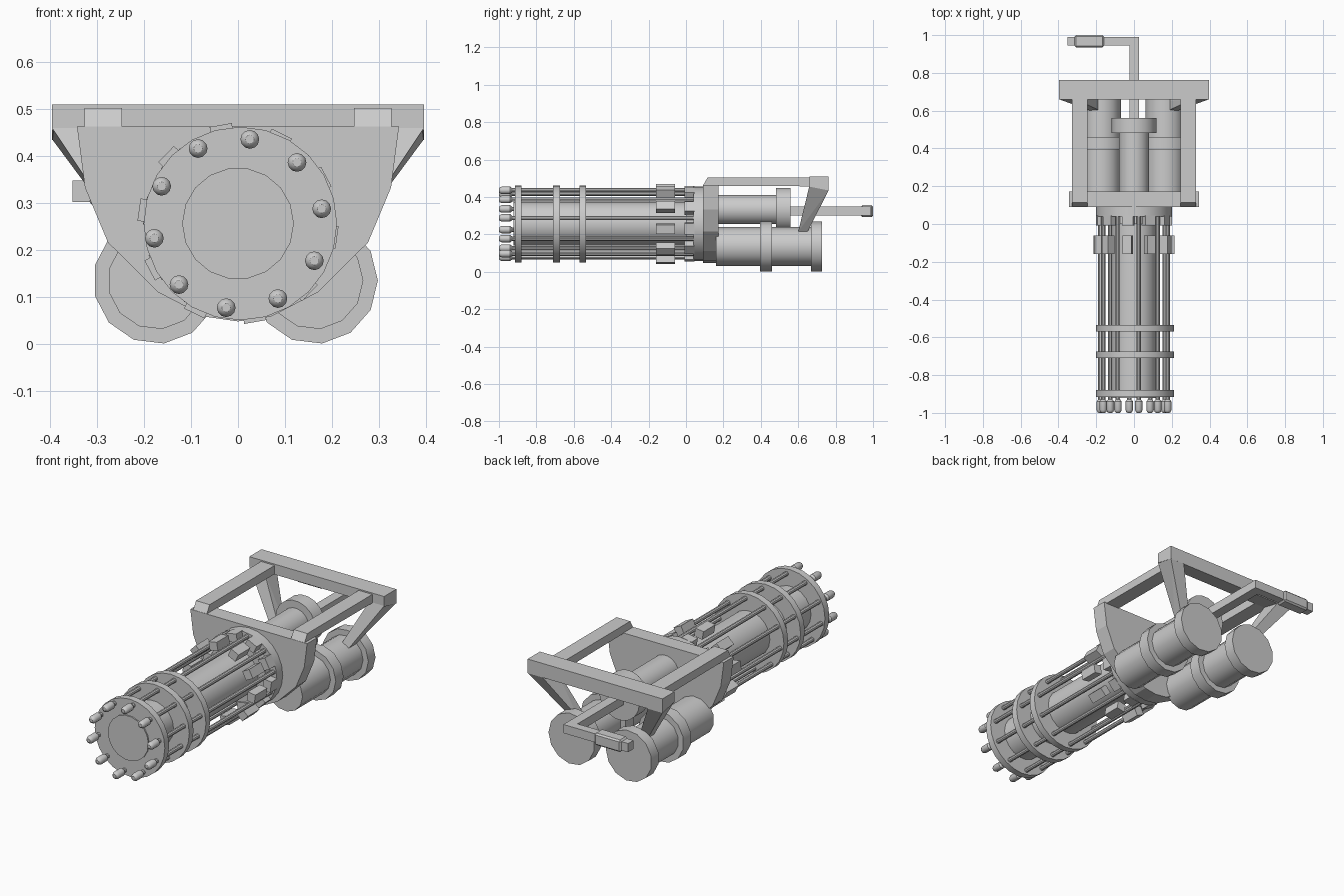
import bpy, bmesh, math
from mathutils import Matrix, Vector

if "Cube" in bpy.data.objects:
    bpy.data.objects.remove(bpy.data.objects["Cube"])

AXIS_Z = 0.2565   # height of the barrel cluster axis
COUNT = 10        # barrels around the cluster


def finish(name, bm, smooth=False):
    bmesh.ops.recalc_face_normals(bm, faces=bm.faces)
    mesh = bpy.data.meshes.new(name)
    bm.to_mesh(mesh)
    bm.free()
    ob = bpy.data.objects.new(name, mesh)
    bpy.context.collection.objects.link(ob)
    if smooth:
        bpy.ops.object.select_all(action='DESELECT')
        ob.select_set(True)
        bpy.context.view_layer.objects.active = ob
        bpy.ops.object.shade_smooth_by_angle(angle=math.radians(32))
    return ob


def lathe(name, profile, x, z, sides):
    """Closed solid turned about a y-directed axis; profile is (y, radius)."""
    bm = bmesh.new()
    rings = []
    for y, r in profile:
        rings.append([bm.verts.new((x + r * math.cos(math.tau * i / sides), y,
                                    z + r * math.sin(math.tau * i / sides)))
                      for i in range(sides)])
    for a, b in zip(rings, rings[1:]):
        for i in range(sides):
            j = (i + 1) % sides
            bm.faces.new((a[i], a[j], b[j], b[i]))
    bm.faces.new(rings[0])
    bm.faces.new(rings[-1])
    return finish(name, bm, True)


def prism(name, points, offset):
    """Extrude a flat polygon of 3D points along offset."""
    bm = bmesh.new()
    face = bm.faces.new([bm.verts.new(p) for p in points])
    out = bmesh.ops.extrude_face_region(bm, geom=[face])
    verts = [g for g in out['geom'] if isinstance(g, bmesh.types.BMVert)]
    bmesh.ops.translate(bm, verts=verts, vec=Vector(offset))
    return finish(name, bm)


def box(name, lo, hi, matrix=None, bevel=0):
    lo, hi = Vector(lo), Vector(hi)
    bm = bmesh.new()
    bmesh.ops.create_cube(bm, size=1)
    bmesh.ops.scale(bm, verts=bm.verts, vec=hi - lo)
    bmesh.ops.translate(bm, verts=bm.verts, vec=(lo + hi) / 2)
    if bevel:
        bmesh.ops.bevel(bm, geom=bm.edges[:], offset=bevel, segments=1, affect='EDGES')
    if matrix:
        bm.transform(matrix)
    return finish(name, bm)


# Core tube and the three clamp discs
lathe("core_tube", [(-0.922, 0.119), (0.06, 0.119)], 0, AXIS_Z, 18)
for i, y in enumerate((-0.915, -0.71, -0.57)):
    lathe(f"clamp_disc_{i}", [(y, 0.206), (y + 0.036, 0.206)], 0.005, AXIS_Z, 24)

# Rotating drum in front of the plate
lathe("drum", [(0.0, 0.165), (0.04, 0.165), (0.04, 0.2), (0.1, 0.2)], 0, AXIS_Z, 24)

# Thin barrels with thicker rounded muzzles, and lugs and teeth between them
for i in range(COUNT):
    a = math.radians(82) + math.tau * i / COUNT
    bx, bz = 0.181 * math.cos(a), AXIS_Z + 0.181 * math.sin(a)
    lathe(f"barrel_{i}", [(-0.94, 0.012), (0.05, 0.012)], bx, bz, 10)
    lathe(f"muzzle_{i}", [(-1.0, 0.009), (-0.996, 0.015), (-0.985, 0.02),
                          (-0.94, 0.02), (-0.93, 0.012)], bx, bz, 12)
    turn = (Matrix.Translation((0.0, 0, AXIS_Z))
            @ Matrix.Rotation(-(a + math.radians(18) - math.pi / 2), 4, 'Y'))
    box(f"lug_{i}", (-0.024, -0.16, 0.168), (0.024, -0.06, 0.213), turn)
    box(f"tooth_{i}", (-0.03, -0.008, 0.155), (0.03, 0.045, 0.2), turn)

# Mounting plate
half = [(0.343, 0.463), (0.326, 0.333), (0.277, 0.216), (0.17, 0.11), (0.07, 0.058)]
outline = half + [(0, 0.048)] + [(-x, z) for x, z in reversed(half)]
prism("mounting_plate", [(x, 0.09, z) for x, z in outline], (0, 0.083, 0))

# Two lower motors (same turned part, not mirrored)
motor = [(0.16, 0.104), (0.395, 0.104), (0.395, 0.135), (0.46, 0.135), (0.46, 0.104),
         (0.668, 0.104), (0.668, 0.135), (0.728, 0.135)]
for side, x in (("right", 0.163), ("left", -0.174)):
    lathe(f"motor_{side}", motor, x, 0.135, 13)

# Upper drive cylinder
lathe("drive_cylinder", [(0.16, 0.079), (0.482, 0.079), (0.482, 0.118), (0.56, 0.118)],
      0, 0.332, 18)

# Carrying frame: rear bar, side rails and slanted legs
prism("rear_bar", [(-0.396, 0.66, 0.51), (-0.396, 0.763, 0.51), (-0.396, 0.763, 0.435),
                   (-0.396, 0.66, 0.455)], (0.792, 0, 0))
rail = [(0.09, 0.46), (0.115, 0.503), (0.67, 0.503), (0.67, 0.457)]
for side, s in (("right", 1), ("left", -1)):
    prism(f"side_rail_{side}", [(s * 0.247, y, z) for y, z in rail], (s * 0.08, 0, 0))
    bm = bmesh.new()
    top = [(0.396, 0.66, 0.46), (0.396, 0.763, 0.436),
           (0.31, 0.763, 0.436), (0.31, 0.66, 0.46)]
    low = [(0.232, 0.6, 0.215), (0.232, 0.65, 0.215),
           (0.18, 0.65, 0.215), (0.18, 0.6, 0.215)]
    for x, y, z in top + low:
        bm.verts.new((s * x, y, z))
    bmesh.ops.convex_hull(bm, input=bm.verts[:])
    finish(f"frame_leg_{side}", bm)

# Rear handle: bent square rod with a sideways grip
rod = [(-0.025, 0.55), (0.027, 0.55), (0.027, 0.99), (-0.353, 0.99), (-0.353, 0.945),
       (-0.025, 0.945)]
prism("handle_rod", [(x, y, 0.302) for x, y in rod], (0, 0, 0.046))
box("handle_grip", (-0.315, 0.935, 0.292), (-0.16, 1.0, 0.356), bevel=0.008)
